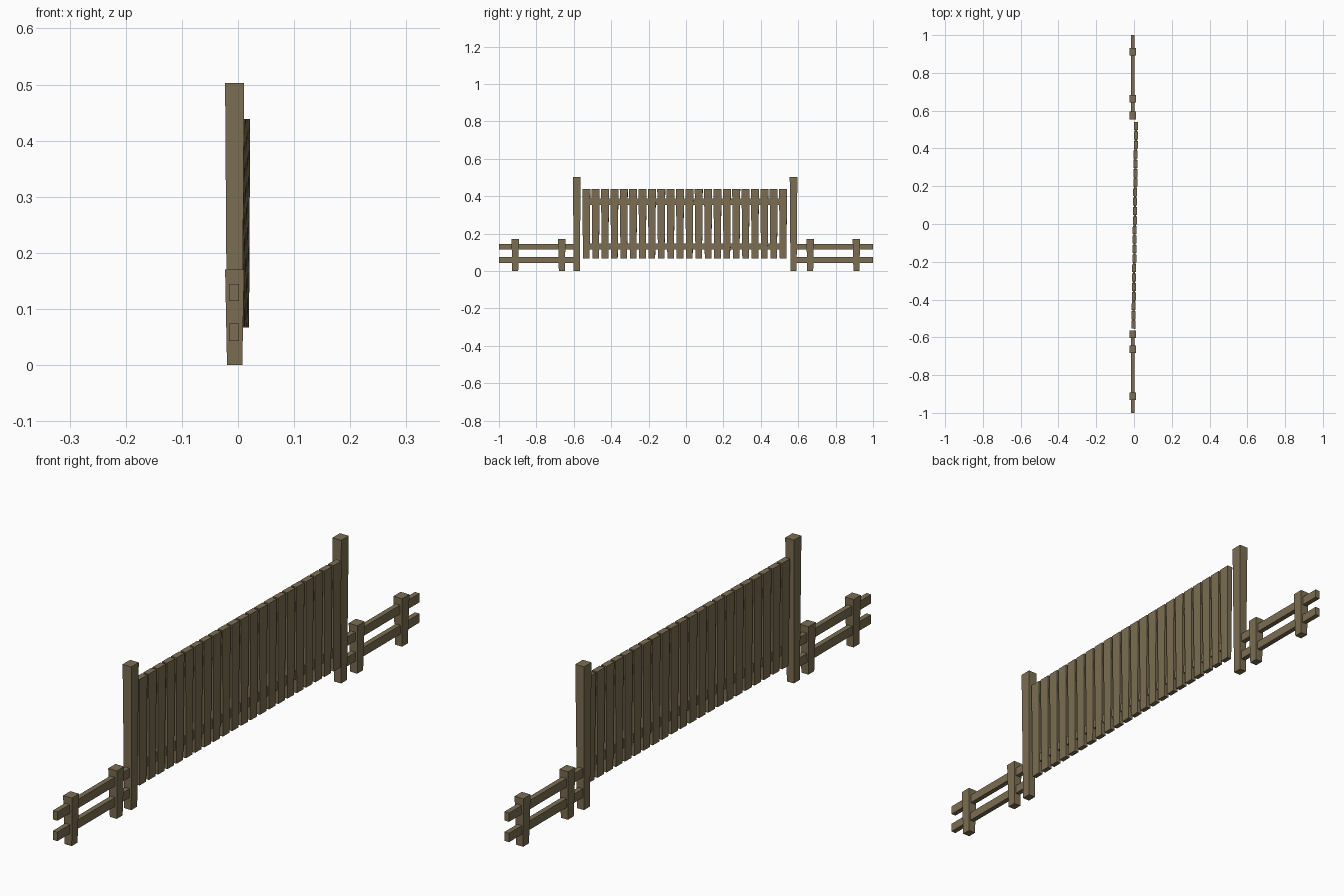
import bpy, bmesh, math
from mathutils import Matrix

if "Cube" in bpy.data.objects:
    bpy.data.objects.remove(bpy.data.objects["Cube"])

wood = bpy.data.materials.new("wood")
wood.diffuse_color = (0.20, 0.155, 0.085, 1)
wood.use_nodes = True
wood.node_tree.nodes["Principled BSDF"].inputs["Base Color"].default_value = wood.diffuse_color


def beam(name, x, y, z0, z1, sx, sy, taper=1.0, parent=None):
    """Box from z0 to z1; its foot is scaled by taper."""
    bm = bmesh.new()
    bmesh.ops.create_cube(bm, size=1)
    for v in bm.verts:
        k = 1 if v.co.z > 0 else taper
        v.co = (v.co.x * sx * k, v.co.y * sy * k, z1 if v.co.z > 0 else z0)
    me = bpy.data.meshes.new(name)
    bm.to_mesh(me)
    bm.free()
    me.materials.append(wood)
    ob = bpy.data.objects.new(name, me)
    ob.location = (x, y, 0)
    ob.parent = parent
    bpy.context.collection.objects.link(ob)
    return ob


AX = -0.006  # fence line

# Tall gate posts
for y in (-0.584, 0.575):
    beam("gate_post", AX, y, 0, 0.503, 0.034, 0.041, 0.8)

# Short fence posts
for y in (-0.913, -0.664, 0.664, 0.911):
    beam("fence_post", AX, y, 0, 0.17, 0.034, 0.04, 0.8)

# Fence rails on both sides, running into the gate posts
for side, inner in ((-1, 0.584), (1, 0.575)):
    for z in (0.043, 0.114):
        beam("fence_rail", AX - 0.001, side * (1 + inner) / 2, z, z + 0.031,
             0.018, 1 - inner)

# Gate, swung slightly open about its vertical axis
gate = bpy.data.objects.new("gate", None)
gate.location = (0.004, -0.007, 0)
gate.rotation_euler.z = -math.radians(0.75)
bpy.context.collection.objects.link(gate)

for z0, z1 in ((0.115, 0.146), (0.352, 0.389)):
    beam("gate_rail", 0, 0, z0, z1, 0.011, 1.085, parent=gate)

# Pickets tapering towards the foot
COUNT, STEP = 22, 0.0501
for i in range(COUNT):
    beam("gate_picket", 0, (i - (COUNT - 1) / 2) * STEP, 0.067, 0.439,
         0.021, 0.043, 0.82, parent=gate)
